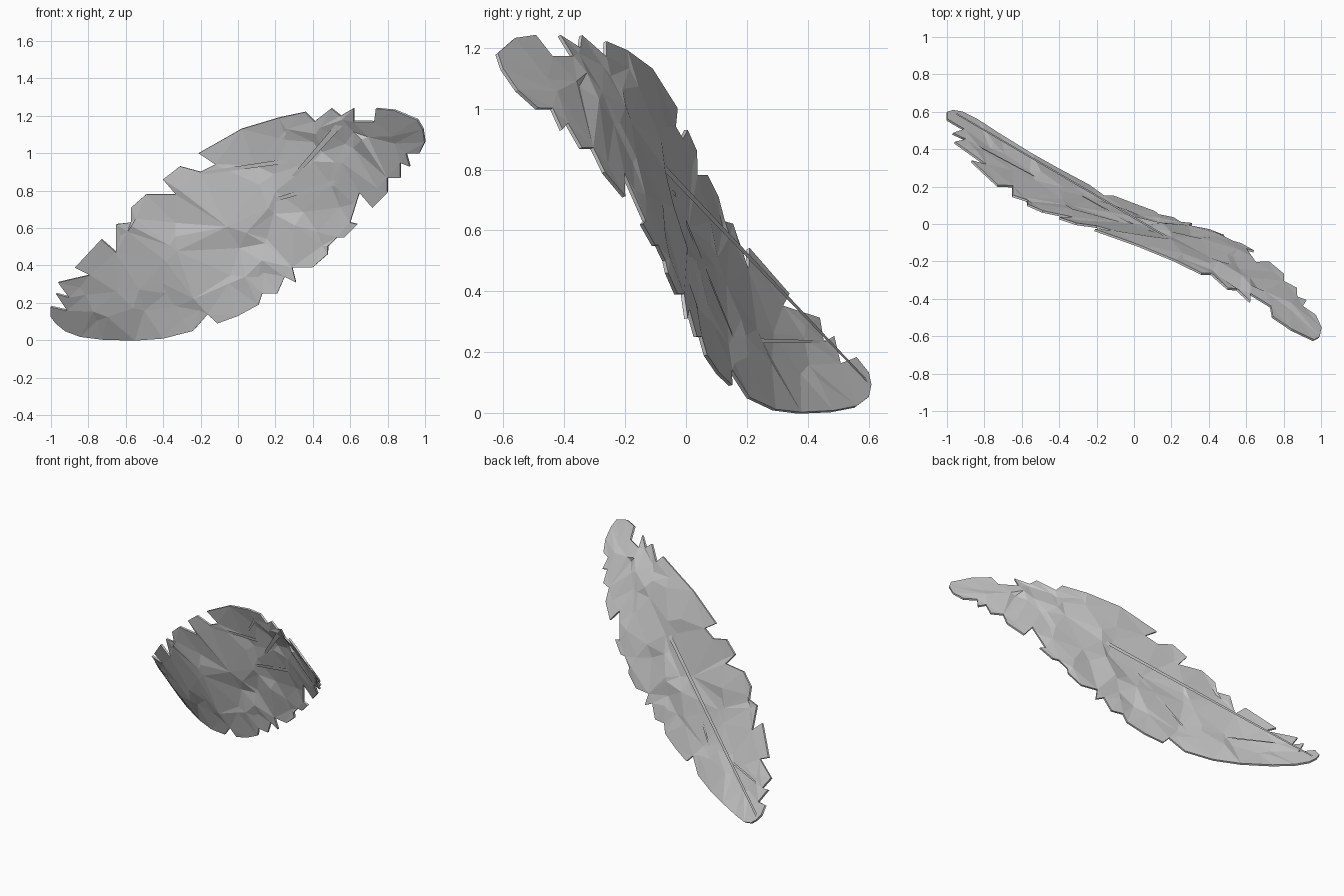
import bpy, bmesh, random
from mathutils import Vector
from mathutils.geometry import delaunay_2d_cdt

if "Cube" in bpy.data.objects:
    bpy.data.objects.remove(bpy.data.objects["Cube"])

random.seed(4)
MID = 0.62


def bend(x, z):
    """Depth of the S-curved sheet at a front-view position."""
    s = x + z - MID
    return -(0.19 * s + 0.095 * s ** 3)


def make_object(name, bm):
    bmesh.ops.recalc_face_normals(bm, faces=bm.faces[:])
    mesh = bpy.data.meshes.new(name)
    bm.to_mesh(mesh)
    bm.free()
    obj = bpy.data.objects.new(name, mesh)
    bpy.context.collection.objects.link(obj)
    return obj


# Ragged front-view outline of the sheet, counter-clockwise
outline = [
    (-1, .18), (-1, .13), (-.97, .09), (-.92, .05), (-.84, .02), (-.72, .005),
    (-.55, 0), (-.4, .01), (-.24, .05), (-.16, .14), (-.11, .09), (0, .13),
    (.11, .19), (.13, .25), (.21, .25), (.25, .34), (.31, .31), (.29, .39),
    (.4, .39), (.48, .46), (.48, .5), (.53, .55), (.57, .55), (.64, .62),
    (.6, .63), (.65, .79), (.72, .71), (.8, .79), (.8, .87), (.87, .87),
    (.87, .95), (.92, .93), (.9, 1.0), (.97, 1.0), (1, 1.06), (.99, 1.13),
    (.96, 1.18), (.84, 1.23), (.74, 1.24), (.73, 1.17), (.62, 1.17),
    (.62, 1.24), (.55, 1.2), (.5, 1.24), (.41, 1.17), (.36, 1.22), (.22, 1.19),
    (.02, 1.13), (-.21, 1.0), (-.12, .94), (-.2, .9), (-.31, .93), (-.4, .86),
    (-.33, .78), (-.49, .78), (-.57, .71), (-.57, .63), (-.65, .62),
    (-.65, .47), (-.73, .54), (-.87, .39), (-.79, .35), (-.96, .31),
    (-.9, .23), (-.97, .25), (-.91, .16),
]

# Main sheet: outline plus scattered inner points, triangulated
n = len(outline)
points = [Vector(p) for p in outline]
axis = Vector((0.86, 0.51))
side = Vector((-0.51, 0.86))
while len(points) < n + 70:
    u, v = random.uniform(-1, 1), random.uniform(-1, 1)
    if u * u + v * v < 1:
        points.append(Vector((0, MID)) + axis * u * 0.98 + side * v * 0.36)
edges = [(i, (i + 1) % n) for i in range(n)]
verts, _, faces, *_ = delaunay_2d_cdt(points, edges, [], 1, 1e-5)
rim = {(round(x, 3), round(z, 3)) for x, z in outline}
bm = bmesh.new()
bverts = []
for p in verts:
    on_rim = (round(p.x, 3), round(p.y, 3)) in rim
    jitter = 0 if on_rim else random.uniform(-0.014, 0.014)
    bverts.append(bm.verts.new((p.x, bend(p.x, p.y) + jitter, p.y)))
for f in faces:
    bm.faces.new([bverts[i] for i in f])
bmesh.ops.delete(bm, geom=[v for v in bm.verts if not v.link_faces], context='VERTS')
sheet = make_object("ragged_sheet", bm)
solid = sheet.modifiers.new("thickness", 'SOLIDIFY')
solid.thickness = 0.012
solid.offset = 0


# Thin slivers spanning the hollows of the curve like taut chords
def sliver(name, a, b, width):
    (ax, az), (bx, bz) = a, b
    d = Vector((bx - ax, bz - az)).normalized() * width
    bm = bmesh.new()
    corners = [(ax, az), (bx, bz), (bx - d.y, bz + d.x), (ax - d.y * .5, az + d.x * .5)]
    bm.faces.new([bm.verts.new((x, bend(x, z), z)) for x, z in corners])
    make_object(name, bm)


sliver("back_long_sliver", (-.97, .09), (.2, .8), .03)
sliver("back_short_sliver", (-.3, .22), (0, .62), .025)
sliver("back_level_sliver", (-.94, .23), (-.46, .23), .015)
sliver("front_upper_sliver", (.26, .82), (.6, 1.19), .035)
sliver("front_middle_sliver", (.08, .71), (.6, .85), .03)
sliver("front_inner_sliver", (.27, .84), (.55, .96), .02)
sliver("front_left_sliver", (-.38, .86), (.3, .95), .025)
sliver("front_top_sliver", (.12, .94), (.3, 1.15), .02)
